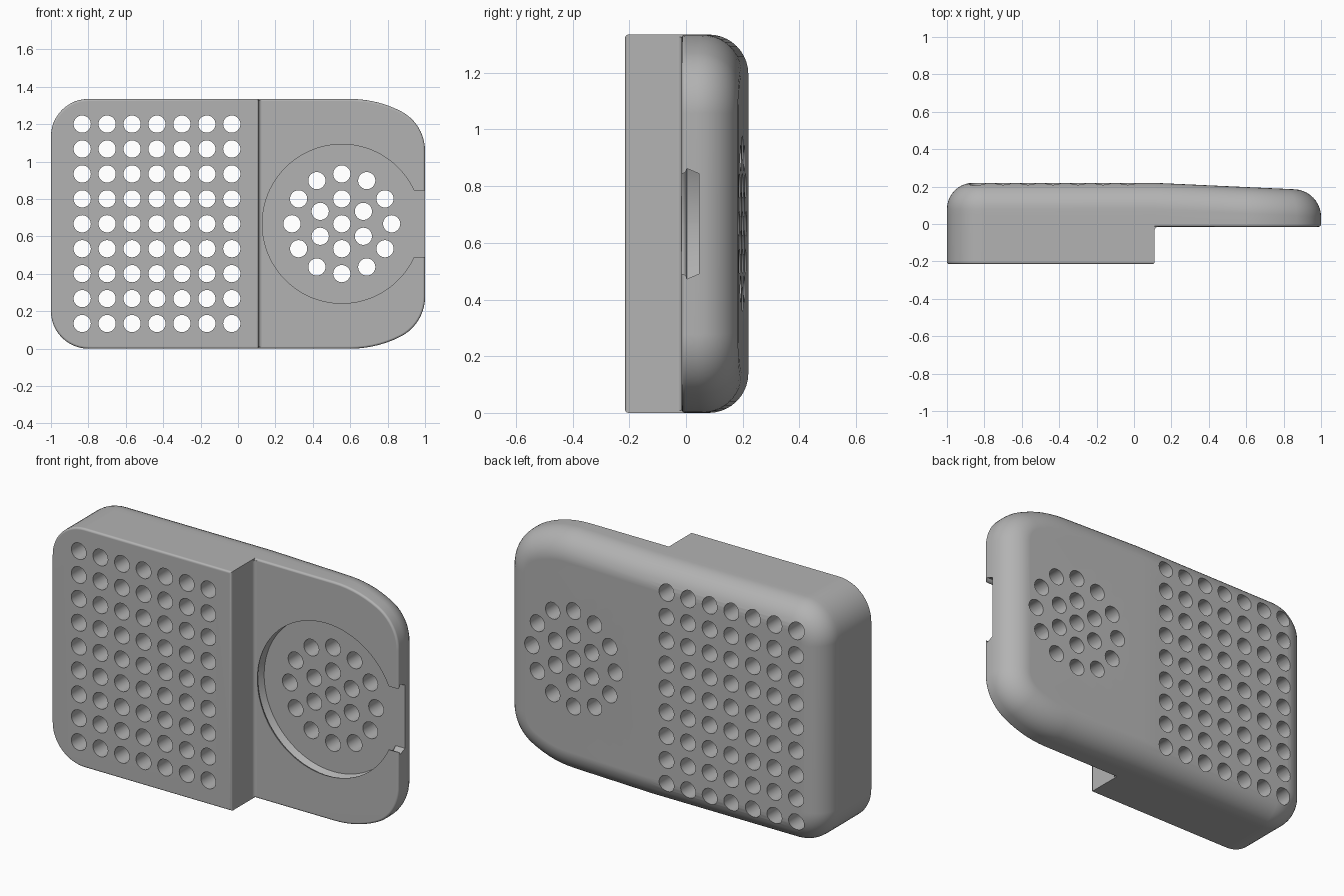
import bpy, bmesh
from math import sin, cos, asin, pi, radians
from mathutils import Vector

if "Cube" in bpy.data.objects:
    bpy.data.objects.remove(bpy.data.objects["Cube"])

MID = 0.6675      # half height, and height of the centre line
STEP = 0.11       # x where the thick block ends
FRONT, BACK = -0.215, 0.22
SHELF = -0.015    # front face of the thin part
SLOPE = 0.046     # taper of the back past the step

grey = bpy.data.materials.new("plain grey")
grey.use_nodes = True
COLOUR = (0.45, 0.45, 0.45, 1)
grey.diffuse_color = COLOUR
grey.node_tree.nodes["Principled BSDF"].inputs["Base Color"].default_value = COLOUR


def arc(cx, cz, r, a, b, n):
    """Points on an arc, angles in degrees."""
    return [Vector((cx + r * cos(radians(a + (b - a) * i / n)),
                    cz + r * sin(radians(a + (b - a) * i / n)))) for i in range(n + 1)]


def mirrored(top):
    """Close a counter-clockwise top half with its mirror image."""
    return top + [Vector((p.x, -p.y)) for p in reversed(top)]


def inset(points, d):
    out = []
    for i, p in enumerate(points):
        a = (p - points[i - 1]).normalized()
        b = (points[(i + 1) % len(points)] - p).normalized()
        na, nb = Vector((a.y, -a.x)), Vector((b.y, -b.x))
        out.append(p - (na + nb) * (d / (1 + na.dot(nb))))
    return out


def make_object(name, bm):
    bmesh.ops.recalc_face_normals(bm, faces=bm.faces)
    mesh = bpy.data.meshes.new(name)
    bm.to_mesh(mesh)
    bm.free()
    mesh.materials.append(grey)
    ob = bpy.data.objects.new(name, mesh)
    bpy.context.collection.objects.link(ob)
    return ob


def loft(name, points, rings, taper=False):
    """Skin inset copies of an outline placed along y; rings are (inset, y)."""
    bm = bmesh.new()
    rows = []
    for d, y in rings:
        row = []
        for p in inset(points, d):
            drop = SLOPE * max(0, p.x - STEP) if taper and y > 0 else 0
            row.append(bm.verts.new((p.x, y - drop, p.y + MID)))
        rows.append(row)
    n = len(points)
    for lo, hi in zip(rows, rows[1:]):
        for i in range(n):
            j = (i + 1) % n
            bm.faces.new((lo[i], lo[j], hi[j], hi[i]))
    bm.faces.new(rows[0])
    cap = bm.faces.new(rows[-1])
    if taper:
        # crease across the back where the taper starts
        bmesh.utils.face_split(cap, *[v for v in rows[-1] if abs(v.co.x - STEP) < 1e-5])
    return make_object(name, bm)


def quarter(r, n):
    """(inset, depth) pairs of a rounded edge, from the face to the side."""
    return [(r * (1 - sin(pi / 2 * i / n)), r * (1 - cos(pi / 2 * i / n))) for i in range(n + 1)]


def boolean(ob, tool, operation):
    mod = ob.modifiers.new(operation, 'BOOLEAN')
    mod.object, mod.operation, mod.solver = tool, operation, 'EXACT'
    bpy.context.view_layer.objects.active = ob
    bpy.ops.object.modifier_apply(modifier=mod.name)
    bpy.data.objects.remove(tool)


# Full outline: two-arc nose on one end, round corners on the other
nose = arc(0.762, 0.3905, 0.238, 0, 63, 10) + arc(0.6, MID - 0.595, 0.595, 63, 90, 7)[1:]
step_point = [Vector((STEP, MID))]
round_corner = arc(-0.8, MID - 0.2, 0.2, 90, 180, 12)

small = [(d, SHELF + y) for d, y in quarter(0.012, 4)]
large = [(d, BACK - y) for d, y in reversed(quarter(0.14, 10))]
body = loft("perforated_body", mirrored(nose + step_point + round_corner), small + large, True)

# Thick block on the front
block = loft("thick_block", mirrored(step_point + round_corner),
             [(d, FRONT + y) for d, y in quarter(0.012, 4)] + [(0, 0.05)])
boolean(body, block, 'UNION')

# Small fillet in the corner of the step
bm = bmesh.new()
r = 0.018
profile = [(STEP - 0.01, SHELF + 0.01), (STEP + r, SHELF + 0.01)]
profile += [(STEP + d, SHELF - y) for d, y in [(r * (1 - sin(a)), r * (1 - cos(a)))
            for a in (0, pi / 8, pi / 4, pi * 3 / 8, pi / 2)]]
profile += [(STEP - 0.01, SHELF - r)]
face = bm.faces.new([bm.verts.new((x, y, 0.008)) for x, y in profile])
top = bmesh.ops.extrude_face_region(bm, geom=[face])["geom"]
bmesh.ops.translate(bm, vec=(0, 0, 2 * MID - 0.016),
                    verts=[v for v in top if isinstance(v, bmesh.types.BMVert)])
boolean(body, make_object("step_fillet", bm), 'UNION')

# Round recess, open to the end through a notch, with a rounded rim
CX, R, GAP = 0.555, 0.443, 0.195
start = asin(GAP / R) * 180 / pi
keyhole = mirrored([Vector((1.1, GAP))] + arc(CX, 0, R, start, 179, 44))
rim = [(0.018 - d, SHELF + 0.018 - y) for d, y in quarter(0.018, 4)]
recess = loft("recess_cutter", keyhole, [(0.018, 0.045)] + rim + [(0, SHELF - 0.03)])
boolean(body, recess, 'DIFFERENCE')

# Holes: a square grid through the block, rings through the recess
PITCH = 0.1333
spots = [(-0.833 + PITCH * i, MID + PITCH * k) for i in range(7) for k in range(-4, 5)]
spots.append((CX, MID))
for count, radius in ((6, PITCH), (12, 2 * PITCH)):
    for i in range(count):
        a = pi / 2 + 2 * pi * i / count
        spots.append((CX + radius * cos(a), MID + radius * sin(a)))
bm = bmesh.new()
for x, z in spots:
    ends = []
    for y in (-0.4, 0.4):
        ends.append([bm.verts.new((x + p.x, y, z + p.y)) for p in arc(0, 0, 0.046, 0, 348.75, 31)])
        bm.faces.new(ends[-1])
    for i in range(32):
        bm.faces.new((ends[0][i - 1], ends[0][i], ends[1][i], ends[1][i - 1]))
boolean(body, make_object("hole_cutter", bm), 'DIFFERENCE')

# Smooth rounded surfaces, crisp hole edges
bpy.ops.object.select_all(action='DESELECT')
body.select_set(True)
bpy.context.view_layer.objects.active = body
bpy.ops.object.shade_smooth_by_angle(angle=radians(30))
weighted = body.modifiers.new("even_shading", 'WEIGHTED_NORMAL')
weighted.keep_sharp = True
